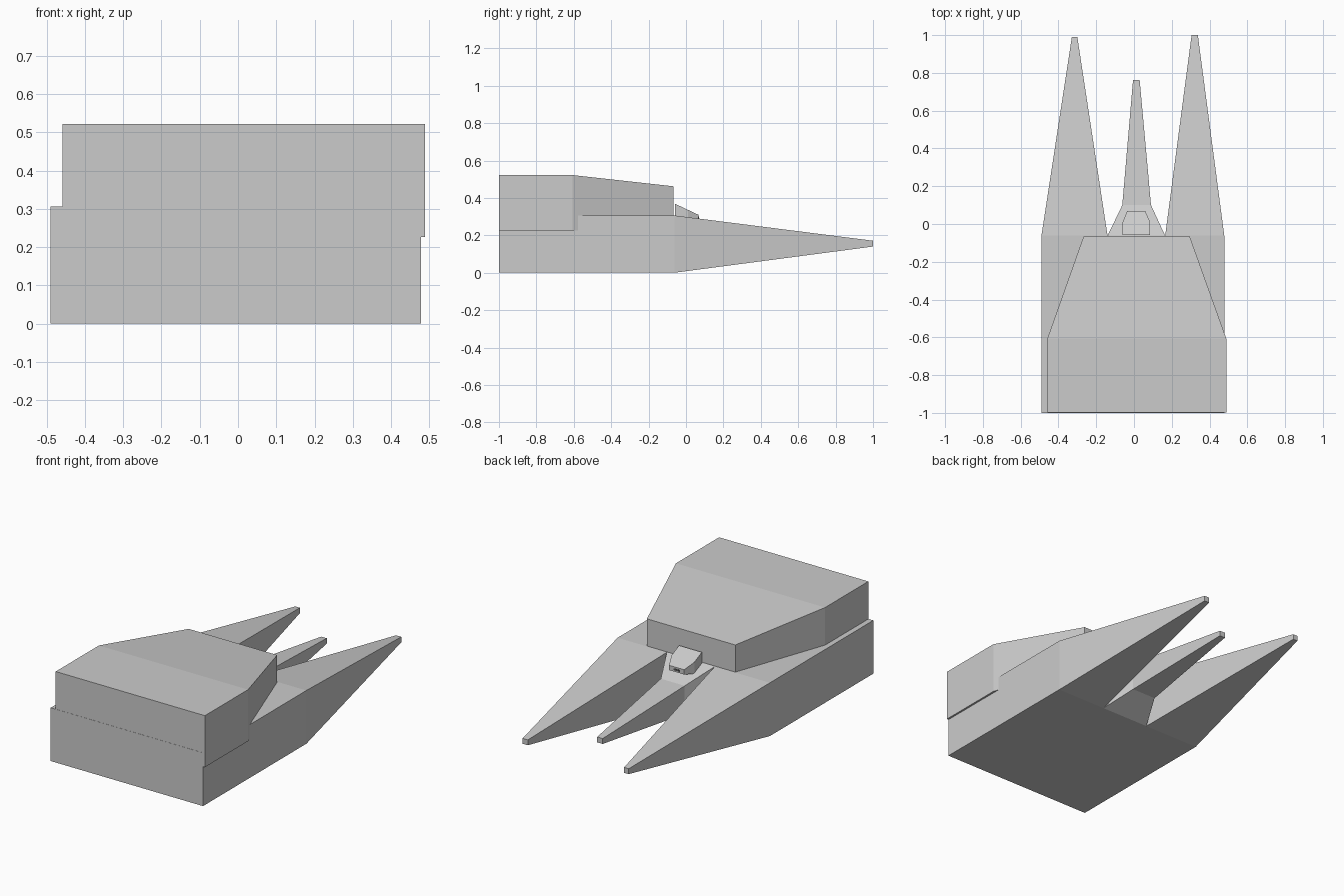
import bpy, bmesh

if "Cube" in bpy.data.objects:
    bpy.data.objects.remove(bpy.data.objects["Cube"])


def make_object(name, bm):
    bmesh.ops.recalc_face_normals(bm, faces=bm.faces)
    mesh = bpy.data.meshes.new(name)
    bm.to_mesh(mesh)
    bm.free()
    obj = bpy.data.objects.new(name, mesh)
    bpy.context.collection.objects.link(obj)
    return obj


def bridge_sections(bm, sections, cap_start=True, cap_end=True):
    """Rectangular sections along y: (y, x0, x1, z0, z1)."""
    rings = [[bm.verts.new((x, y, z)) for x, z in
              ((x0, z0), (x1, z0), (x1, z1), (x0, z1))]
             for y, x0, x1, z0, z1 in sections]
    for a, b in zip(rings, rings[1:]):
        for i in range(4):
            j = (i + 1) % 4
            bm.faces.new((a[i], a[j], b[j], b[i]))
    if cap_start:
        bm.faces.new(rings[0])
    if cap_end:
        bm.faces.new(rings[-1])


# Lower hull running into three tapering prongs, one continuous shell
front, top = -0.062, 0.306
bm = bmesh.new()
bridge_sections(bm, [(-1, -0.49, 0.478, 0, top),
                     (front, -0.49, 0.478, 0, top)], cap_end=False)
# left and right prongs
for x0, x1, tip0, tip1, length in ((-0.49, -0.14, -0.329, -0.3, 0.99),
                                   (0.165, 0.478, 0.305, 0.338, 1.0)):
    bridge_sections(bm, [(front, x0, x1, 0, top),
                         (length, tip0, tip1, 0.14, 0.171)], cap_start=False)
# centre prong
bridge_sections(bm, [(front, -0.14, 0.165, 0, top),
                     (0.1, -0.062, 0.09, 0.075, 0.236),
                     (0.763, -0.005, 0.03, 0.14, 0.171)], cap_start=False)
# remove the side walls the prongs would duplicate is unnecessary: just weld
bmesh.ops.remove_doubles(bm, verts=bm.verts, dist=0.0005)
make_object("lower_hull", bm)

# Upper hull, narrowing and sloping toward the prongs
bm = bmesh.new()
bridge_sections(bm, [(-0.999, -0.459, 0.489, 0.226, 0.522),
                     (-0.607, -0.459, 0.489, 0.226, 0.522),
                     (-0.066, -0.267, 0.295, 0.226, 0.462)])
make_object("upper_hull", bm)

# Small wedge cockpit with clipped nose corners
outline = [(-0.06, -0.058), (0.085, -0.058), (0.085, 0.01),
           (0.06, 0.068), (-0.036, 0.068), (-0.06, 0.01)]
bm = bmesh.new()
low = [bm.verts.new((x, y, 0.268 + 0.2 * max(y, 0))) for x, y in outline]
high = [bm.verts.new((x, y, 0.341 - 0.47 * y)) for x, y in outline]
bm.faces.new(low)
bm.faces.new(high)
for i in range(6):
    j = (i + 1) % 6
    bm.faces.new((low[i], low[j], high[j], high[i]))
make_object("cockpit", bm)

# Narrow slot on the cockpit nose
bm = bmesh.new()
bridge_sections(bm, [(0.06, -0.006, 0.03, 0.29, 0.3),
                     (0.07, -0.006, 0.03, 0.29, 0.3)])
slot = make_object("nose_slot", bm)
mat = bpy.data.materials.new("dark_slot")
mat.diffuse_color = (0.08, 0.08, 0.08, 1)
mat.use_nodes = True
mat.node_tree.nodes["Principled BSDF"].inputs["Base Color"].default_value = mat.diffuse_color
slot.data.materials.append(mat)
